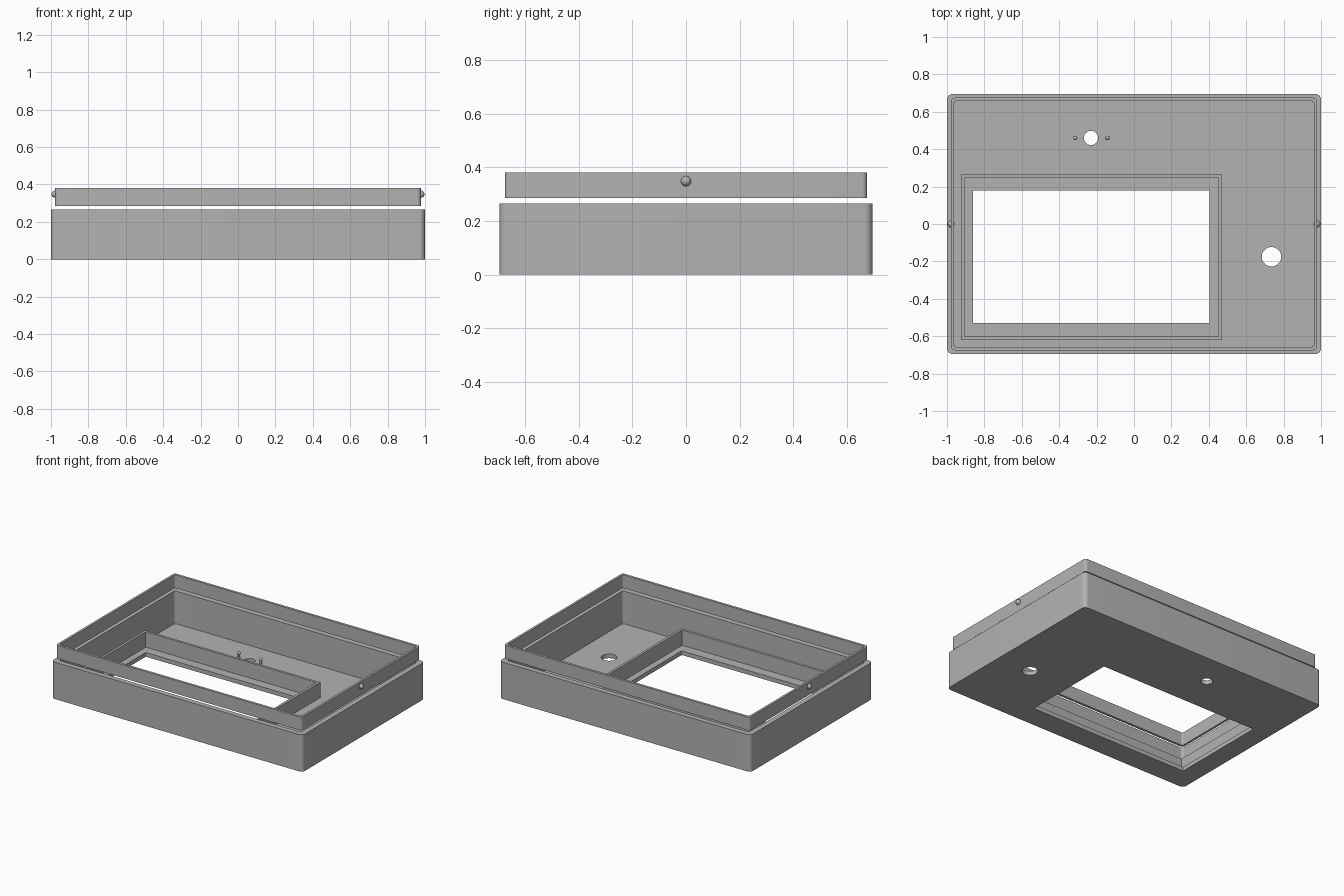
import bpy
import bmesh
from math import sin, cos, pi, radians

cube = bpy.data.objects.get("Cube")
if cube:
    bpy.data.objects.remove(cube, do_unlink=True)

grey = bpy.data.materials.new("plain grey")
grey.use_nodes = True
colour = (0.45, 0.45, 0.45, 1)
grey.diffuse_color = colour
grey.node_tree.nodes["Principled BSDF"].inputs["Base Color"].default_value = colour


def circle(x, y, r, steps=40):
    return [(x + r * cos(2 * pi * i / steps), y + r * sin(2 * pi * i / steps))
            for i in range(steps)]


def rect(x0, x1, y0, y1, r=0, steps=8):
    """Rectangle outline, with rounded corners if r is given."""
    if r == 0:
        return [(x0, y0), (x1, y0), (x1, y1), (x0, y1)]
    corners = [(x1 - r, y1 - r), (x0 + r, y1 - r), (x0 + r, y0 + r), (x1 - r, y0 + r)]
    return [(cx + r * cos(pi / 2 * (q + i / steps)), cy + r * sin(pi / 2 * (q + i / steps)))
            for q, (cx, cy) in enumerate(corners) for i in range(steps + 1)]


def centred(hx, hy, r):
    return rect(-hx, hx, -hy, hy, r)


def finish(name, mesh):
    mesh.materials.clear()
    mesh.materials.append(grey)
    obj = bpy.data.objects.new(name, mesh)
    bpy.context.collection.objects.link(obj)
    return obj


def smooth(obj):
    bpy.ops.object.select_all(action='DESELECT')
    obj.select_set(True)
    bpy.context.view_layer.objects.active = obj
    bpy.ops.object.shade_smooth_by_angle(angle=radians(30))


def plate(name, outlines, z0, z1):
    """Extrude nested outlines; the inner ones become holes."""
    curve = bpy.data.curves.new(name, 'CURVE')
    curve.dimensions = '2D'
    curve.fill_mode = 'BOTH'
    curve.extrude = (z1 - z0) / 2
    for points in outlines:
        spline = curve.splines.new('POLY')
        spline.points.add(len(points) - 1)
        for point, (x, y) in zip(spline.points, points):
            point.co = (x, y, 0, 1)
        spline.use_cyclic_u = True
    helper = bpy.data.objects.new(name + " outline", curve)
    bpy.context.collection.objects.link(helper)
    graph = bpy.context.evaluated_depsgraph_get()
    mesh = bpy.data.meshes.new_from_object(helper.evaluated_get(graph))
    bpy.data.objects.remove(helper, do_unlink=True)
    # Weld the caps to the sides
    bm = bmesh.new()
    bm.from_mesh(mesh)
    bmesh.ops.remove_doubles(bm, verts=bm.verts, dist=0.0001)
    bmesh.ops.translate(bm, verts=bm.verts, vec=(0, 0, (z0 + z1) / 2))
    bmesh.ops.recalc_face_normals(bm, faces=bm.faces)
    bm.to_mesh(mesh)
    bm.free()
    mesh.name = name
    return finish(name, mesh)


def ball(name, x, y, z, r):
    mesh = bpy.data.meshes.new(name)
    bm = bmesh.new()
    bmesh.ops.create_uvsphere(bm, u_segments=24, v_segments=14, radius=r)
    bmesh.ops.translate(bm, verts=bm.verts, vec=(x, y, z))
    bm.to_mesh(mesh)
    bm.free()
    smooth(finish(name, mesh))


# Tray: solid block with the window and two round holes, then hollowed out
floor = 0.03
tray = plate("tray", [centred(1, 0.695, 0.03),
                      rect(-0.86, 0.405, -0.53, 0.18),
                      circle(-0.23, 0.46, 0.038),
                      circle(0.735, -0.175, 0.052)], 0, 0.265)
cavity = plate("cavity", [centred(0.962, 0.657, 0.015)], floor, 0.4)
cavity.hide_render = True
cut = tray.modifiers.new("hollow", 'BOOLEAN')
cut.operation = 'DIFFERENCE'
cut.solver = 'EXACT'
cut.object = cavity
bpy.context.view_layer.objects.active = tray
bpy.ops.object.modifier_apply(modifier=cut.name)
bpy.data.objects.remove(cavity, do_unlink=True)
smooth(tray)

# Raised wall around the window
smooth(plate("window_rim", [rect(-0.925, 0.47, -0.62, 0.265),
                            rect(-0.907, 0.452, -0.602, 0.247)], floor - 0.005, 0.14))

# Floating upper frame with a snap ball on each end
smooth(plate("upper_frame", [centred(0.978, 0.675, 0.02),
                             centred(0.962, 0.657, 0.012)], 0.285, 0.38))
for side, x in (("left", 0.978), ("right", -0.978)):
    ball(side + "_snap_ball", x, 0, 0.348, 0.019)

# Round-headed pins either side of the small hole
for side, x in (("left", -0.142), ("right", -0.315)):
    smooth(plate(side + "_pin", [circle(x, 0.46, 0.008, 20)], floor - 0.005, 0.066))
    ball(side + "_pin_head", x, 0.46, 0.065, 0.012)
